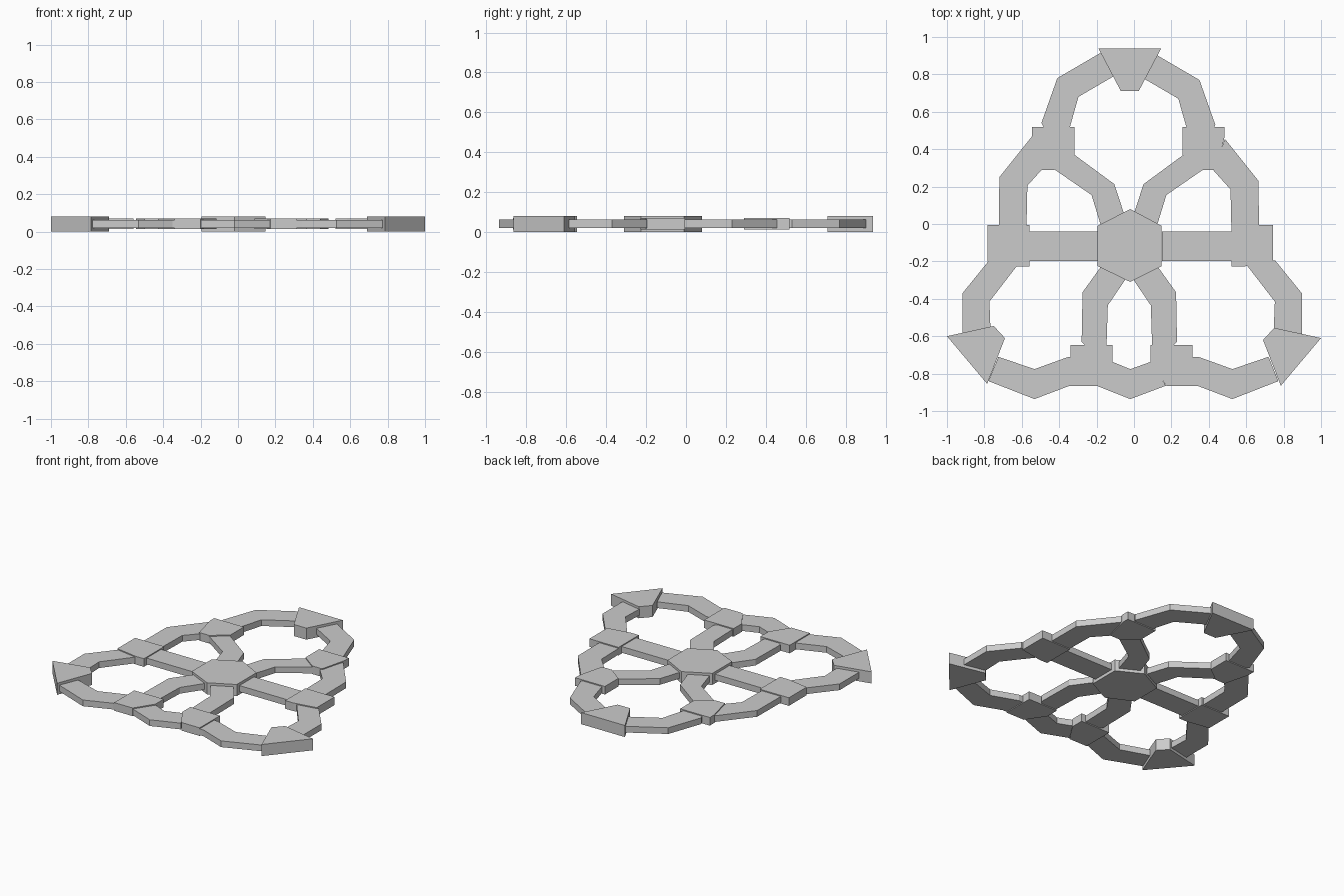
import bpy, bmesh

if "Cube" in bpy.data.objects:
    bpy.data.objects.remove(bpy.data.objects["Cube"])

BLOCK = (0.0, 0.08)
JOINT = (0.014, 0.07)
LINK = (0.02, 0.063)


def prism(name, pts, z):
    """Extrude a plan outline between two heights."""
    bm = bmesh.new()
    base = bm.faces.new([bm.verts.new((x, y, z[0])) for x, y in pts])
    top = bmesh.ops.extrude_face_region(bm, geom=[base])["geom"]
    for v in top:
        if isinstance(v, bmesh.types.BMVert):
            v.co.z = z[1]
    bmesh.ops.recalc_face_normals(bm, faces=bm.faces)
    me = bpy.data.meshes.new(name)
    bm.to_mesh(me)
    bm.free()
    ob = bpy.data.objects.new(name, me)
    bpy.context.collection.objects.link(ob)
    return ob


def pair(name, pts, z, cx=-0.02, dy=0.0):
    """Left part plus its mirror about x = cx, nudged by dy."""
    prism(name + "_left", pts, z)
    prism(name + "_right", [(2 * cx - x, y + dy) for x, y in pts], z)


def band(outer, inner):
    return outer + inner[::-1]


# Central hexagonal hub
prism("hub", [(-.02, .08), (.148, -.01), (.148, -.225), (-.02, -.31),
              (-.195, -.225), (-.195, -.01)], BLOCK)

# Corner wedges
prism("top_wedge", [(-.19, .938), (.145, .938), (.025, .71), (-.07, .71)], BLOCK)
pair("corner_wedge", [(-1, -.60), (-.75, -.545), (-.69, -.61), (-.785, -.855)],
     BLOCK, 0, -.01)

# Joints around the rim
pair("upper_joint", [(-.545, .518), (-.318, .518), (-.318, .37), (-.425, .29),
                     (-.5, .29), (-.545, .47)], JOINT, -.03)
pair("middle_joint", [(-.783, -.006), (-.56, -.006), (-.56, -.228),
                      (-.623, -.228), (-.783, -.2)], JOINT)
pair("lower_joint", [(-.34, -.647), (-.115, -.647), (-.115, -.738),
                     (-.2, -.867), (-.34, -.867)], JOINT, -.013)

# Bent rim links
pair("top_link", band([(-.17, .92), (-.41, .78), (-.495, .54), (-.48, .51)],
                      [(-.10, .795), (-.297, .68), (-.345, .51)]),
     LINK, -.03, -.01)
pair("upper_side_link", band([(-.54, .475), (-.72, .25), (-.722, -.02)],
                             [(-.48, .305), (-.57, .205), (-.575, -.02)]),
     LINK, -.027, -.02)
pair("lower_side_link", band([(-.775, -.195), (-.917, -.37), (-.917, -.60)],
                             [(-.615, -.21), (-.773, -.415), (-.767, -.57)]),
     LINK, -.01)
pair("bottom_side_link", band([(-.3, -.71), (-.35, -.71), (-.532, -.776), (-.725, -.71)],
                              [(-.3, -.867), (-.35, -.867), (-.532, -.936), (-.778, -.84)]),
     LINK, -.003)
prism("bottom_link", band([(-.12, -.735), (-.02, -.776), (.095, -.735)],
                          [(-.2, -.865), (-.02, -.936), (.17, -.865)]), LINK)

# Spokes to the hub
pair("upper_spoke", band([(-.325, .375), (-.105, .213), (-.055, .06)],
                         [(-.43, .295), (-.227, .155), (-.178, -.005)]),
     LINK, -.027)
pair("middle_spoke", [(-.57, -.04), (-.19, -.04), (-.19, -.198), (-.57, -.198)], LINK)
pair("lower_spoke", band([(-.178, -.23), (-.275, -.365), (-.28, -.63), (-.255, -.655)],
                         [(-.045, -.295), (-.14, -.435), (-.147, -.655)]),
     LINK, -.025)
